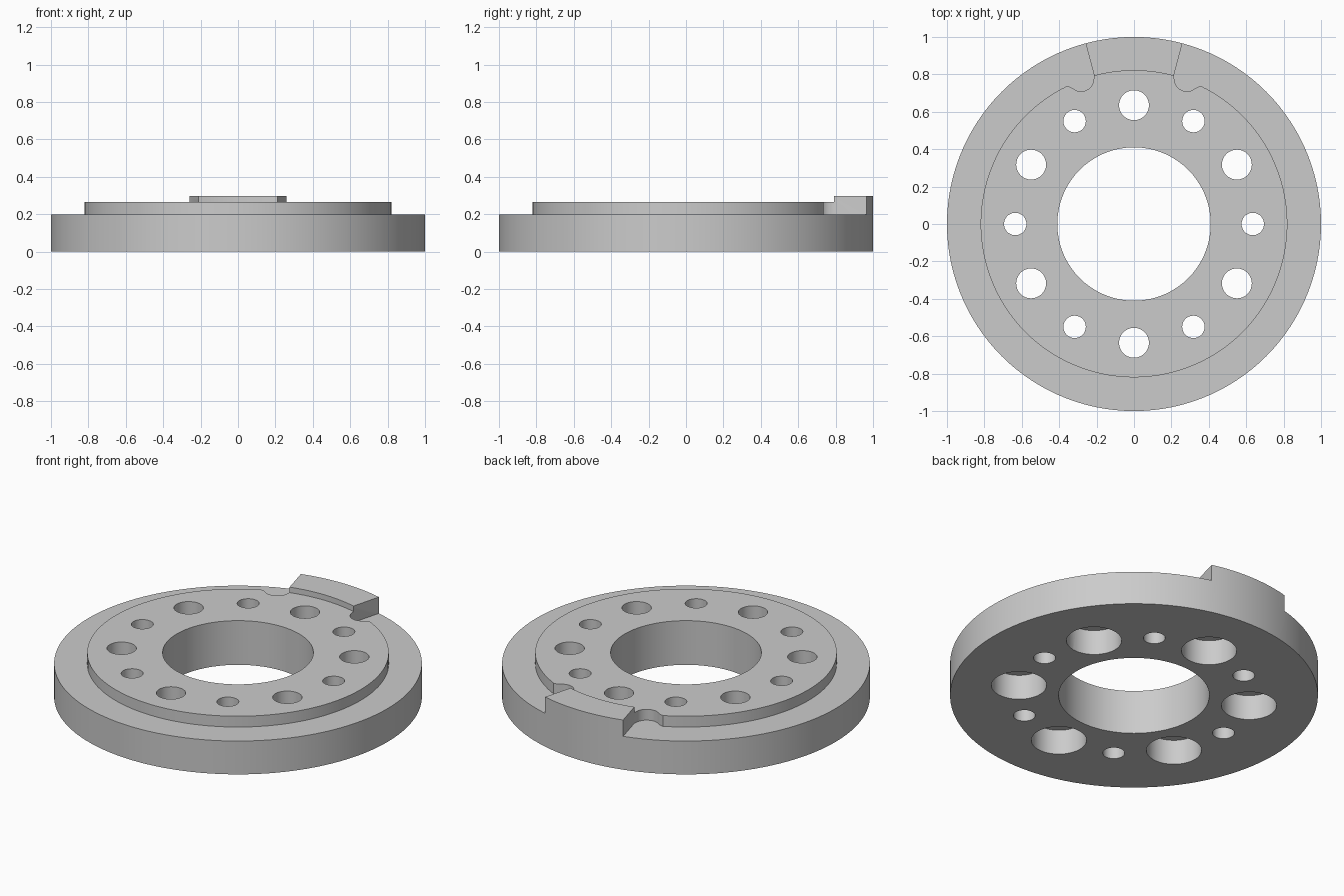
import bpy, bmesh
from math import sin, cos, radians

if "Cube" in bpy.data.objects:
    bpy.data.objects.remove(bpy.data.objects["Cube"])


def arc(r, a0, a1, n, cx=0.0, cy=0.0):
    """Points along an arc, angles in degrees, both ends included."""
    angles = [radians(a0 + (a1 - a0) * i / n) for i in range(n + 1)]
    return [(cx + r * cos(a), cy + r * sin(a)) for a in angles]


def prism(name, outline, z0, z1):
    """Extrude a closed outline from z0 to z1."""
    bm = bmesh.new()
    face = bm.faces.new([bm.verts.new((x, y, z0)) for x, y in outline])
    top = bmesh.ops.extrude_face_region(bm, geom=[face])["geom"]
    verts = [v for v in top if isinstance(v, bmesh.types.BMVert)]
    bmesh.ops.translate(bm, vec=(0, 0, z1 - z0), verts=verts)
    bmesh.ops.recalc_face_normals(bm, faces=bm.faces)
    mesh = bpy.data.meshes.new(name)
    bm.to_mesh(mesh)
    bm.free()
    obj = bpy.data.objects.new(name, mesh)
    bpy.context.collection.objects.link(obj)
    return obj


def disc(name, r, z0, z1, n, cx=0.0, cy=0.0):
    return prism(name, arc(r, 0, 360, n, cx, cy)[:-1], z0, z1)


def combine(target, tool, operation):
    """Apply a boolean and remove the tool object."""
    mod = target.modifiers.new("bool", "BOOLEAN")
    mod.operation = operation
    mod.solver = "EXACT"
    mod.object = tool
    bpy.context.view_layer.objects.active = target
    bpy.ops.object.modifier_apply(modifier=mod.name)
    bpy.data.objects.remove(tool, do_unlink=True)


# Base disc
flange = disc("flange", 1.0, 0, 0.2, 120)

# Raised plate: one notch beside the tab, mirrored to the other side
notch = arc(0.068, 310, 180, 12, 0.283, 0.777)
right = [(0.376, 0.728), (0.363, 0.736), (0.345, 0.734)] + notch
left = [(-x, y) for x, y in reversed(right)]
outline = right + arc(0.82, 75, 105, 10) + left + arc(0.82, 118, 422, 100)
combine(flange, prism("raised_plate", outline, 0.2, 0.265), "UNION")

# Locating tab on the rim
tab = arc(1.0, 75, 105, 10) + arc(0.82, 105, 75, 10)
combine(flange, prism("locating_tab", tab, 0.2, 0.298), "UNION")

# Centre bore
combine(flange, disc("bore", 0.41, -0.1, 0.4, 72), "DIFFERENCE")

# Bolt circle: counterbored large holes alternate with small through holes
for i in range(12):
    a = radians(30 * i)
    x, y = 0.635 * cos(a), 0.635 * sin(a)
    if i % 2:
        combine(flange, disc("hole", 0.08, -0.1, 0.4, 32, x, y), "DIFFERENCE")
        combine(flange, disc("counterbore", 0.15, -0.1, 0.15, 40, x, y), "DIFFERENCE")
    else:
        combine(flange, disc("small_hole", 0.06, -0.1, 0.4, 28, x, y), "DIFFERENCE")

bpy.ops.object.select_all(action="DESELECT")
flange.select_set(True)
bpy.context.view_layer.objects.active = flange
bpy.ops.object.shade_smooth_by_angle(angle=radians(30))
